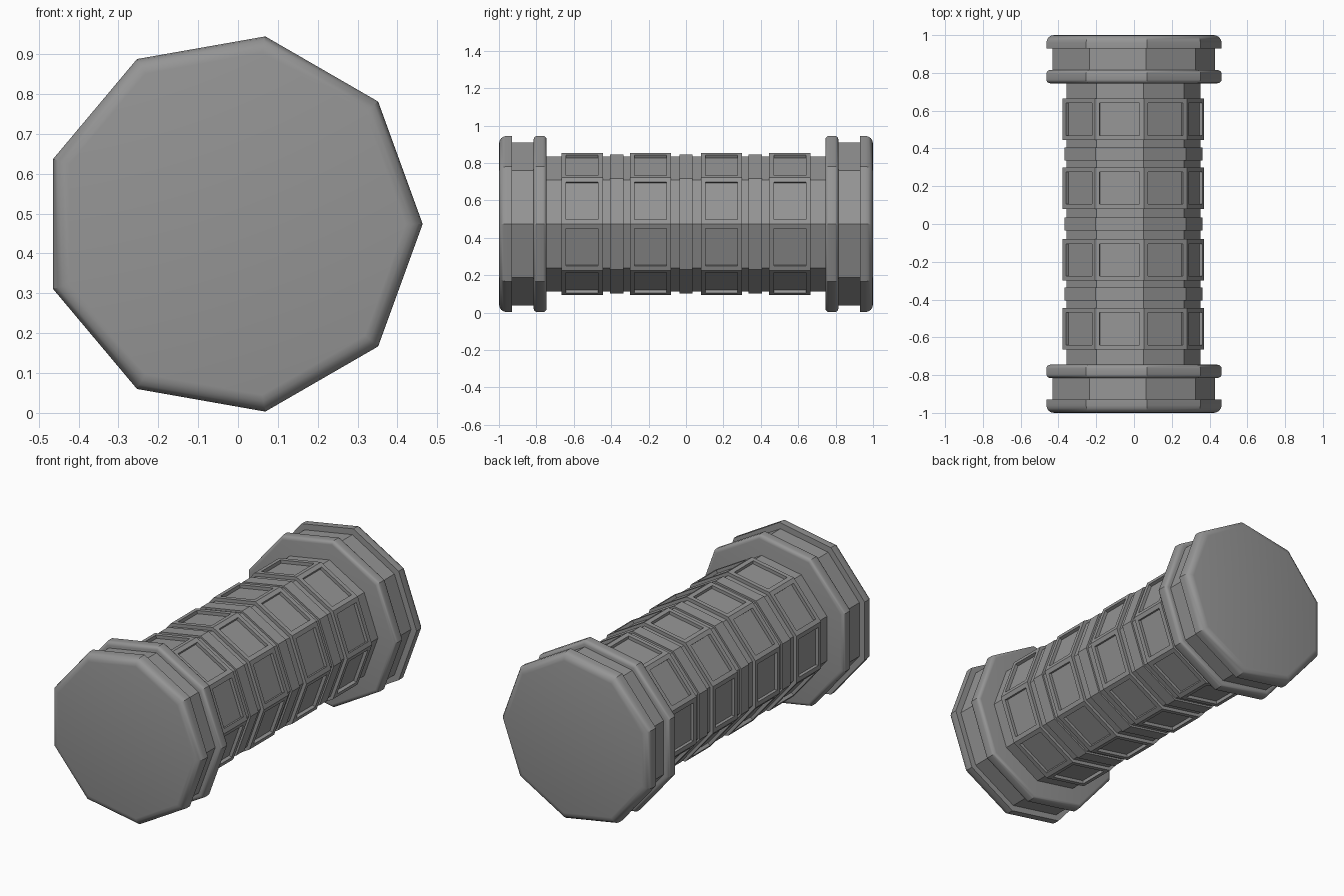
import bpy, bmesh
from math import sin, cos, radians

SIDES = 9
CX, CZ = -0.0145, 0.474

cube = bpy.data.objects.get("Cube")
if cube:
    bpy.data.objects.remove(cube, do_unlink=True)

gray = bpy.data.materials.new("plain gray")
gray.use_nodes = True
gray.diffuse_color = (0.3, 0.3, 0.3, 1)
gray.node_tree.nodes["Principled BSDF"].inputs["Base Color"].default_value = (0.3, 0.3, 0.3, 1)


def prism(name, y0, y1, radius, bevels=None, panels=False):
    """Nine-sided prism along y; bevels maps a rim's y to its rounding."""
    bm = bmesh.new()
    rings = []
    for y in (y0, y1):
        rings.append([bm.verts.new((CX + radius * cos(radians(360 / SIDES * i)), y,
                                    CZ + radius * sin(radians(360 / SIDES * i))))
                      for i in range(SIDES)])
        bm.faces.new(rings[-1])
    sides = []
    for i in range(SIDES):
        j = (i + 1) % SIDES
        sides.append(bm.faces.new((rings[0][i], rings[0][j], rings[1][j], rings[1][i])))
    bmesh.ops.recalc_face_normals(bm, faces=bm.faces[:])

    # Rounded rims
    for y, size in (bevels or {}).items():
        rim = [e for e in bm.edges if all(abs(v.co.y - y) < 1e-5 for v in e.verts)]
        bmesh.ops.bevel(bm, geom=rim, offset=size, segments=4, profile=0.5, affect='EDGES')

    # Recessed rectangular panel on every side
    if panels:
        bmesh.ops.inset_individual(bm, faces=sides, thickness=0.035)
        floors = bmesh.ops.extrude_discrete_faces(bm, faces=sides)["faces"]
        for f in floors:
            bmesh.ops.translate(bm, verts=f.verts[:], vec=f.normal * -0.018)

    mesh = bpy.data.meshes.new(name)
    bm.to_mesh(mesh)
    bm.free()
    mesh.materials.append(gray)
    obj = bpy.data.objects.new(name, mesh)
    bpy.context.collection.objects.link(obj)
    if bevels:
        bpy.ops.object.select_all(action='DESELECT')
        obj.select_set(True)
        bpy.context.view_layer.objects.active = obj
        bpy.ops.object.shade_smooth_by_angle(angle=radians(30))
    return obj


# Central shaft and its middle ring
prism("shaft", -0.78, 0.78, 0.366)
prism("middle_ring", -0.035, 0.035, 0.377)

for end, s in (("front", -1), ("back", 1)):
    # Panelled grip bands with a thin ring between them
    prism(end + "_inner_band", s * 0.08, s * 0.30, 0.386, panels=True)
    prism(end + "_outer_band", s * 0.445, s * 0.665, 0.386, panels=True)
    prism(end + "_thin_ring", s * 0.335, s * 0.405, 0.377)
    # End piece: collar, neck and rounded cap
    prism(end + "_collar", s * 0.745, s * 0.815, 0.478,
          {s * 0.745: 0.02, s * 0.815: 0.02})
    prism(end + "_neck", s * 0.80, s * 0.95, 0.443)
    prism(end + "_cap", s * 0.93, s * 1.0, 0.478, {s * 1.0: 0.04})
